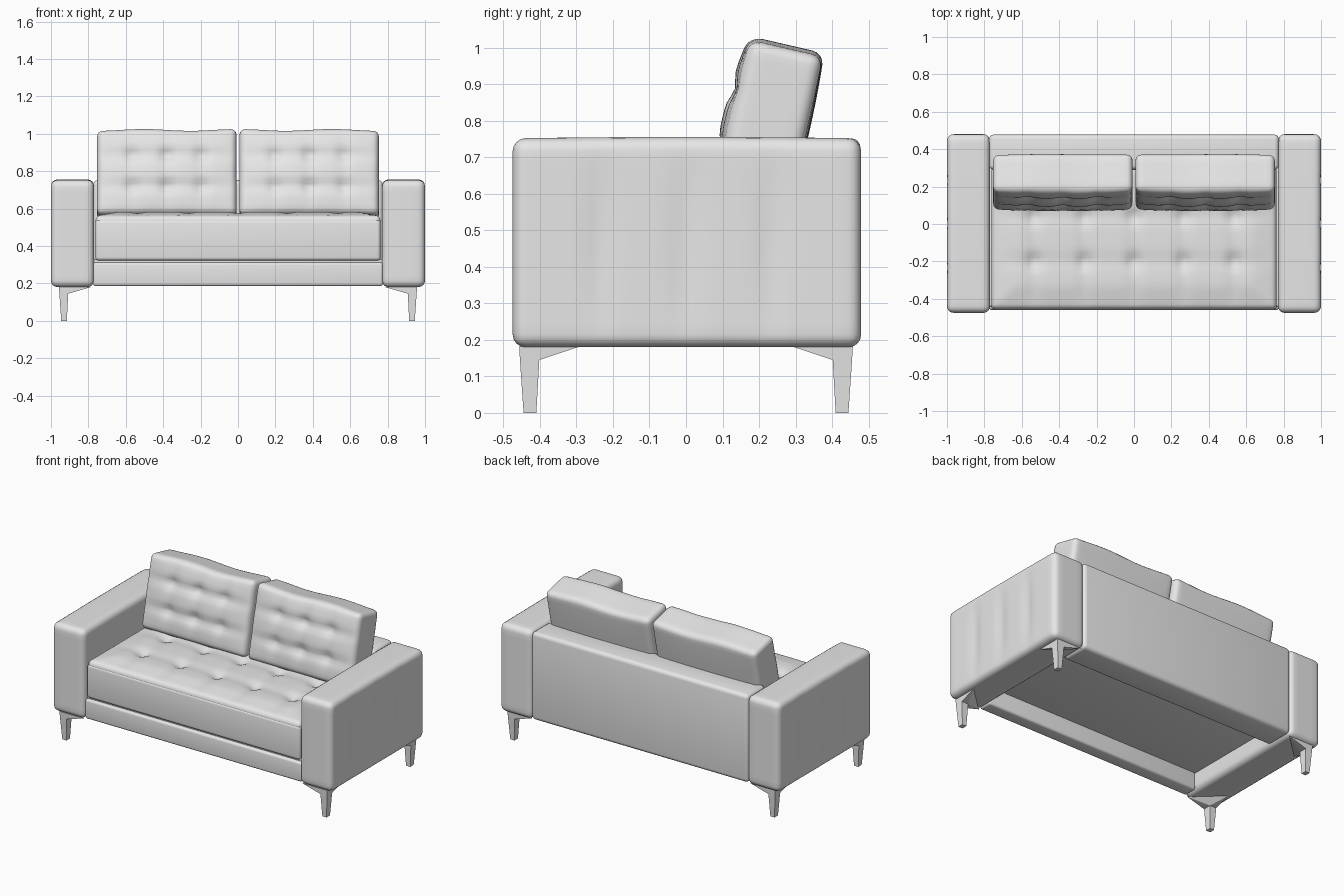
import bpy, bmesh, math
from mathutils import Vector, Matrix

if "Cube" in bpy.data.objects:
    bpy.data.objects.remove(bpy.data.objects["Cube"], do_unlink=True)

fabric = bpy.data.materials.new("plain_grey")
fabric.use_nodes = True
GREY = (0.8, 0.8, 0.8, 1)
fabric.diffuse_color = GREY
fabric.node_tree.nodes["Principled BSDF"].inputs["Base Color"].default_value = GREY


def finish(name, bm, mirror=(False, False), angle=40):
    """Turn a bmesh into a shaded object, mirrored about x and/or y."""
    bmesh.ops.recalc_face_normals(bm, faces=bm.faces)
    mesh = bpy.data.meshes.new(name)
    bm.to_mesh(mesh)
    bm.free()
    mesh.materials.append(fabric)
    obj = bpy.data.objects.new(name, mesh)
    bpy.context.collection.objects.link(obj)
    bpy.ops.object.select_all(action='DESELECT')
    obj.select_set(True)
    bpy.context.view_layer.objects.active = obj
    bpy.ops.object.shade_smooth_by_angle(angle=math.radians(angle))
    if any(mirror):
        mod = obj.modifiers.new("mirror", 'MIRROR')
        mod.use_axis = (mirror[0], mirror[1], False)
        mod.use_mirror_merge = False
    return obj


def soft_box(lo, hi, radius, step=None):
    """Rounded box between two corners, optionally sliced into a fine grid."""
    lo, hi = Vector(lo), Vector(hi)
    size = hi - lo
    bm = bmesh.new()
    bmesh.ops.create_cube(bm, size=1)
    for v in bm.verts:
        v.co = (lo + hi) / 2 + v.co * size
    bmesh.ops.bevel(bm, geom=bm.edges[:], offset=radius, segments=4,
                    profile=0.5, affect='EDGES')
    if step:
        for axis in range(3):
            normal = Vector([float(i == axis) for i in range(3)])
            inner = size[axis] - 2 * radius
            count = max(2, round(inner / step))
            for i in range(1, count):
                point = lo + normal * (radius + inner * i / count)
                bmesh.ops.bisect_plane(bm, geom=bm.verts[:] + bm.edges[:] + bm.faces[:],
                                       plane_co=point, plane_no=normal)
    return bm


def near(value, lines, width):
    """1 on the nearest line, fading to 0 away from it."""
    gap = min(abs(value - line) for line in lines)
    return math.exp(-(gap / width) ** 2)


def clamp01(t):
    return max(0.0, min(1.0, t))


# Arms: rounded slabs with vertical stitched channels outside
bm = soft_box((0.77, -0.475, 0.18), (0.99, 0.48, 0.75), 0.035, 0.03)
seams = (-0.235, 0, 0.235)
for v in bm.verts:
    x, y, z = v.co
    outer = clamp01((x - 0.88) / 0.1)
    mid = clamp01(math.sin(math.pi * (z - 0.18) / 0.57))
    v.co.x += outer * (0.01 - 0.012 * near(y, seams, 0.03) * mid)
    v.co.z += 0.006 * clamp01((z - 0.65) / 0.1) * math.cos(y * 2.5)
finish("arms", bm, (True, False))

# Back panel and hollow base
finish("back_panel", soft_box((-0.775, 0.29, 0.185), (0.775, 0.478, 0.752), 0.025))
finish("front_rail", soft_box((-0.775, -0.46, 0.185), (0.775, -0.37, 0.312), 0.015))
finish("seat_deck", soft_box((-0.775, -0.44, 0.295), (0.775, 0.3, 0.33), 0.005))

# Seat: plain lower cushion with a tufted pad on top
finish("seat_cushion", soft_box((-0.762, -0.46, 0.322), (0.762, 0.3, 0.54), 0.018))
bm = soft_box((-0.762, -0.455, 0.48), (0.762, 0.3, 0.56), 0.025, 0.025)
seat_columns = (-0.535, -0.265, 0, 0.265, 0.535)
seat_rows = (-0.2, 0.04)
for v in bm.verts:
    x, y, z = v.co
    top = clamp01((z - 0.51) / 0.05)
    inset = clamp01(min(0.76 - abs(x), y + 0.455) / 0.12)
    a, b = near(x, seat_columns, 0.035), near(y, seat_rows, 0.04)
    dent = 0.008 * a + 0.006 * b + 0.02 * a * b
    v.co.z += top * inset * (0.022 - dent)
finish("seat_tufted_pad", bm, angle=60)

# Back cushions: tufted front, leaning backwards
WIDTH, HEIGHT = 0.745, 0.465
bm = soft_box((0.008, 0, 0), (0.008 + WIDTH, 0.2, HEIGHT), 0.03, 0.022)
columns = [0.008 + WIDTH * f for f in (0.25, 0.5, 0.75)]
rows = [HEIGHT * f for f in (0.32, 0.69)]
for v in bm.verts:
    x, y, z = v.co
    u, w = clamp01((x - 0.008) / WIDTH), clamp01(z / HEIGHT)
    puff = (math.sin(math.pi * u) * math.sin(math.pi * w)) ** 0.5 if 0 < u < 1 and 0 < w < 1 else 0
    front, back = clamp01(1 - y / 0.1), clamp01(y / 0.1 - 1)
    a, b = near(x, columns, 0.035), near(z, rows, 0.03)
    dent = 0.008 * a + 0.015 * b + 0.022 * a * b
    v.co.y += puff * (front * (dent - 0.03) + back * 0.012)
    # gently waved top edge
    v.co.z += 0.005 * clamp01(w * 4 - 3) * math.cos(u * math.tau * 1.5)
lean = Matrix.Translation((0, 0.075, 0.573)) @ Matrix.Rotation(math.radians(-13), 4, 'X')
bmesh.ops.transform(bm, matrix=lean, verts=bm.verts)
finish("back_cushions", bm, (True, False), 60)


def hull(bm, points):
    verts = [bm.verts.new(p) for p in points]
    bmesh.ops.convex_hull(bm, input=verts)


def square(x0, x1, y0, y1, z):
    return [(x, y, z) for x in (x0, x1) for y in (y0, y1)]


# Legs: tapered posts flaring into triangular corner brackets
bm = bmesh.new()
foot = square(0.915, 0.945, 0.41, 0.445, 0)
neck = square(0.908, 0.955, 0.402, 0.455, 0.145)
bracket = [(0.958, 0.457, 0.182), (0.78, 0.457, 0.182), (0.958, 0.29, 0.182)]
hull(bm, foot + neck)
hull(bm, neck + bracket)
finish("legs", bm, (True, True), 25)
